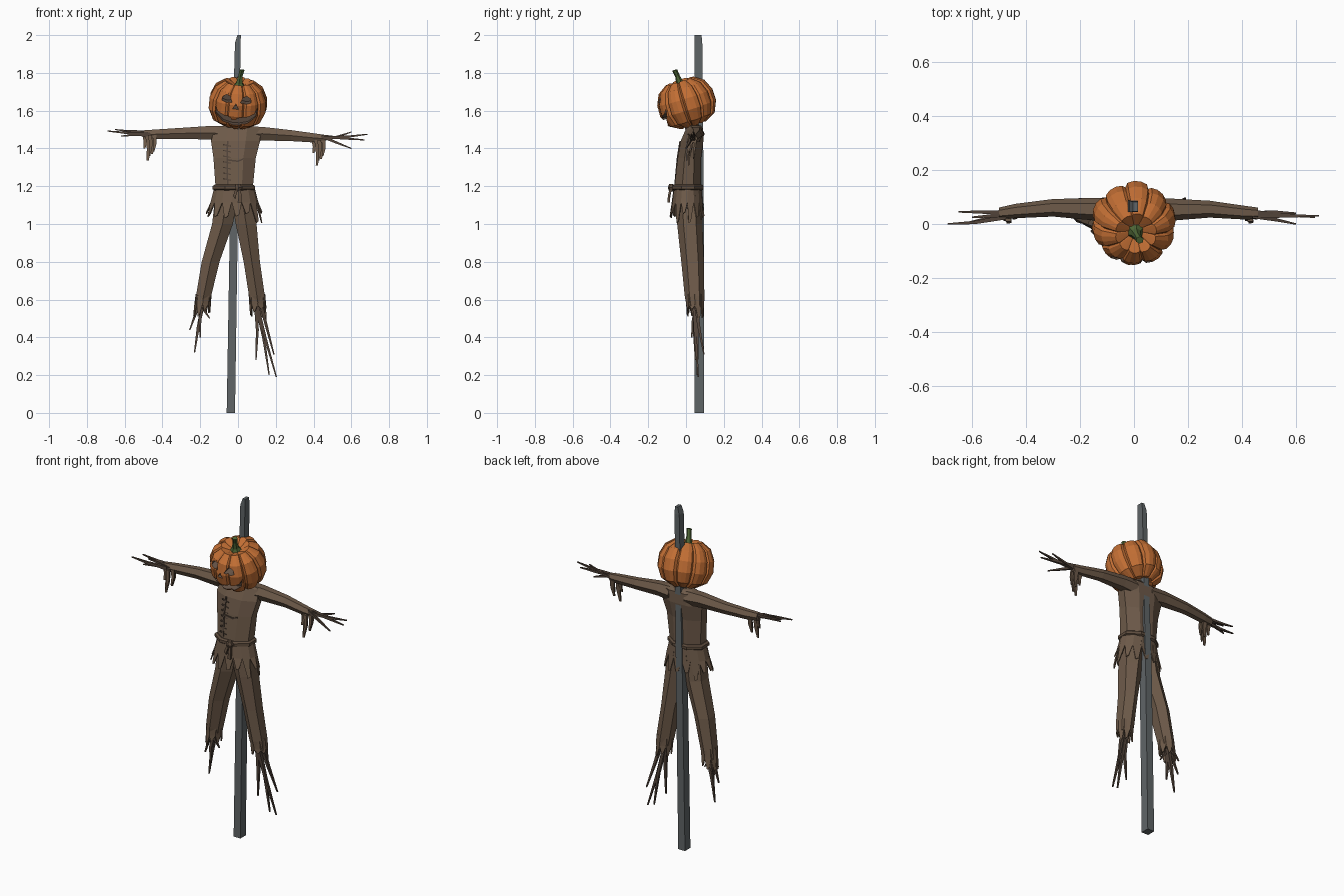
import bpy, bmesh, math, random
from mathutils import Vector

if "Cube" in bpy.data.objects:
    bpy.data.objects.remove(bpy.data.objects["Cube"])
random.seed(4)


def material(name, rgb):
    m = bpy.data.materials.new(name)
    m.diffuse_color = (*rgb, 1)
    m.use_nodes = True
    m.node_tree.nodes["Principled BSDF"].inputs["Base Color"].default_value = m.diffuse_color
    return m


ORANGE = material("pumpkin orange", (0.55, 0.16, 0.035))
HOLLOW = material("carved hollow", (0.13, 0.085, 0.06))
GREEN = material("stem green", (0.075, 0.13, 0.035))
CLOTH = material("sackcloth brown", (0.155, 0.103, 0.067))
ROPE = material("rope brown", (0.11, 0.072, 0.047))
TWIG = material("twig brown", (0.085, 0.058, 0.042))
POLE = material("weathered pole grey", (0.115, 0.13, 0.135))


def finish(name, bm, *mats):
    bmesh.ops.recalc_face_normals(bm, faces=bm.faces[:])
    me = bpy.data.meshes.new(name)
    bm.to_mesh(me)
    bm.free()
    for m in mats:
        me.materials.append(m)
    ob = bpy.data.objects.new(name, me)
    bpy.context.collection.objects.link(ob)
    return ob


def loft(bm, rings, n=4, axis='Z'):
    """Skin rings (x, y, z, radius_a, radius_b) of n sides, flats facing outwards."""
    k = 1 / math.cos(math.pi / n)
    rows = []
    for x, y, z, ra, rb in rings:
        row = []
        for i in range(n):
            t = (i + 0.5) * 2 * math.pi / n
            a, b = ra * k * math.cos(t), rb * k * math.sin(t)
            row.append(bm.verts.new((x + a, y + b, z) if axis == 'Z' else (x, y + b, z + a)))
        rows.append(row)
    for p, q in zip(rows, rows[1:]):
        for i in range(n):
            j = (i + 1) % n
            bm.faces.new((p[i], p[j], q[j], q[i]))
    bm.faces.new(rows[0])
    bm.faces.new(rows[-1])


def part(name, rings, n, mat, axis='Z'):
    bm = bmesh.new()
    loft(bm, rings, n, axis)
    return finish(name, bm, mat)


def twigs(name, start, ends, axis, r=0.009):
    """Crooked tapering sticks fanning from one start point."""
    bm = bmesh.new()
    s = Vector(start)
    for e in ends:
        e = Vector(e)
        s1 = s + Vector([random.uniform(-.012, .012) for _ in range(3)])
        mid = s1.lerp(e, 0.5) + Vector([random.uniform(-.008, .008) for _ in range(3)])
        loft(bm, [(*s1, r, r), (*mid, r * .7, r * .7), (*e, r * .3, r * .3)], 4, axis)
    return finish(name, bm, TWIG)


def fringe(name, top, bottom, n, jag):
    """Ring of torn cloth between two ellipses (x, y, z, rx, ry) with ragged tips."""
    bm = bmesh.new()

    def pt(t, f, dz=0.0):
        c = [a + (b - a) * f for a, b in zip(top, bottom)]
        return bm.verts.new((c[0] + c[3] * math.cos(t), c[1] + c[4] * math.sin(t), c[2] + dz))
    st = 2 * math.pi / n
    for i in range(n):
        a0, a1 = i * st, (i + 1) * st
        am = (a0 + a1) / 2 + random.uniform(-.12, .12) * st
        t0, t1, m0, m1 = pt(a0, 0), pt(a1, 0), pt(a0, .5), pt(a1, .5)
        d = random.uniform(-jag, jag)
        e0, e1 = pt(am - st * .17, 1, d), pt(am + st * .13, 1, d + jag * .3)
        bm.faces.new((t0, t1, m1, m0))
        bm.faces.new((m0, m1, e1, e0))
    bmesh.ops.remove_doubles(bm, verts=bm.verts[:], dist=1e-5)
    ob = finish(name, bm, CLOTH)
    mod = ob.modifiers.new("thickness", 'SOLIDIFY')
    mod.thickness = 0.006
    return ob


# Pole, leaning slightly
part("pole", [(-.038, .07, 0, .022, .025), (-.022, .07, 1, .021, .025),
              (-.001, .065, 1.96, .015, .021), (.006, .064, 2.0, .009, .018)], 4, POLE)

# Torso, neck
part("shirt_body", [(-.02, .01, 1.17, .1, .07), (-.02, .01, 1.21, .1, .07), (-.018, .018, 1.35, .112, .062),
                    (-.013, .032, 1.44, .13, .06), (-.002, .045, 1.505, .122, .045),
                    (0, .04, 1.522, .07, .035)], 8, CLOTH)
part("neck", [(0, .035, 1.5, .04, .035), (0, .03, 1.56, .035, .03)], 6, CLOTH)

# Sleeves, sticks for hands and hanging cuff rags
part("left_sleeve", [(-.05, .05, 1.475, .042, .042), (-.15, .055, 1.483, .036, .036),
                     (-.3, .06, 1.48, .029, .028), (-.44, .048, 1.475, .025, .023),
                     (-.5, .04, 1.475, .021, .018)], 6, CLOTH, 'X')
part("right_sleeve", [(.05, .05, 1.475, .042, .042), (.13, .053, 1.478, .036, .036),
                      (.28, .055, 1.468, .029, .027), (.41, .042, 1.455, .024, .022),
                      (.46, .04, 1.452, .02, .018)], 6, CLOTH, 'X')
twigs("left_hand_sticks", (-.47, .035, 1.478),
      [(-.69, 0, 1.492), (-.65, .045, 1.5), (-.62, .005, 1.465), (-.6, .025, 1.495)], 'X')
twigs("right_hand_sticks", (.44, .04, 1.455),
      [(.685, .03, 1.475), (.6, .0, 1.4), (.67, .025, 1.445), (.6, .04, 1.487)], 'X')
for side, x0, z0 in (("left", -.465, 1.47), ("right", .43, 1.445)):
    bm = bmesh.new()
    for dx, y, ln, w in ((-.028, .03, .07, .010), (-.01, .02, .135, .012), (.012, .045, .10, .011),
                         (.0, .01, .11, .008), (.022, .025, .085, .008)):
        x = x0 + dx
        loft(bm, [(x, y + .005, z0, w * 1.3, .006), (x + .004, y, z0 - ln * .5, w, .005),
                  (x - .003, y - .006, z0 - ln, w * .45, .003)])
    finish(side + "_cuff_rags", bm, CLOTH)

# Trouser legs, ragged hems and sticks for feet
part("left_leg", [(-.06, .015, 1.15, .06, .06), (-.082, .02, 1.0, .055, .058), (-.145, .035, .8, .047, .052),
                  (-.182, .045, .62, .04, .043), (-.19, .05, .57, .036, .038)], 6, CLOTH)
part("right_leg", [(.02, .015, 1.15, .06, .06), (.043, .02, 1.0, .055, .058), (.073, .035, .8, .043, .052),
                   (.1, .045, .62, .042, .045), (.108, .05, .56, .037, .04)], 6, CLOTH)
fringe("left_leg_hem", (-.182, .045, .63, .042, .046), (-.192, .05, .525, .046, .048), 8, .03)
fringe("right_leg_hem", (.1, .045, .63, .044, .048), (.108, .05, .52, .045, .046), 8, .03)
twigs("left_foot_sticks", (-.185, .05, .6),
      [(-.255, .06, .44), (-.23, .06, .32), (-.2, .03, .4), (-.235, .09, .5), (-.15, .04, .5)], 'Z', .011)
twigs("right_foot_sticks", (.105, .05, .6),
      [(.095, .05, .28), (.19, .095, .31), (.165, .06, .2), (.203, .065, .19)], 'Z', .011)

# Shirt tail and rope belt with knot
fringe("shirt_tail", (-.02, .01, 1.2, .106, .075), (-.02, .005, 1.03, .15, .092), 15, .028)
part("rope_belt", [(-.022, .01, 1.178, .102, .073), (-.022, .01, 1.184, .113, .082),
                   (-.022, .01, 1.2, .113, .082), (-.022, .01, 1.208, .102, .073)], 8, ROPE)
bm = bmesh.new()
loft(bm, [(0, -.078, 1.172, .012, .01), (.002, -.08, 1.192, .018, .014), (0, -.078, 1.212, .012, .01)], 6)
loft(bm, [(.004, -.08, 1.19, .007, .006), (.012, -.09, 1.15, .008, .006), (.008, -.092, 1.115, .01, .006)])
loft(bm, [(-.005, -.08, 1.19, .006, .006), (-.018, -.088, 1.15, .008, .006), (-.014, -.088, 1.135, .004, .004)])
finish("belt_knot", bm, ROPE)

# Shirt opening, seam and stitches on the front
bm = bmesh.new()
loft(bm, [(-.055, -.056, 1.21, .004, .006), (-.058, -.043, 1.35, .004, .006), (-.055, -.029, 1.44, .004, .006)])
loft(bm, [(-.06, -.045, 1.34, .004, .005), (0, -.046, 1.332, .004, .005),
          (.028, -.045, 1.345, .004, .005)], 4, 'X')
for i in range(7):
    z = 1.235 + i * .03
    y = -.055 + (z - 1.22) * .12
    loft(bm, [(-.078, y, z + .005, .003, .005), (-.036, y, z - .004, .003, .005)], 4, 'X')
finish("shirt_stitches", bm, TWIG)

# Pumpkin: ten lobes with narrow grooves
profile = [(.028, .098), (.075, .122), (.125, .088), (.15, .032), (.152, -.03), (.126, -.09), (.07, -.122)]
lobe = [(0, .9), (4, .975), (13, 1.01), (23, 1.01), (32, .975)]
bm = bmesh.new()
cols = []
for k in range(10):
    f = random.uniform(.98, 1.03)
    for a, s in lobe:
        t = math.radians(k * 36 + a)
        g = s if a == 0 else s * f
        cols.append([bm.verts.new((r * g * math.cos(t), r * g * math.sin(t), z * (.5 + g / 2)))
                     for r, z in profile])
top, bot = bm.verts.new((0, 0, .094)), bm.verts.new((0, 0, -.105))
for i, c in enumerate(cols):
    d = cols[(i + 1) % len(cols)]
    for j in range(len(profile) - 1):
        bm.faces.new((c[j], c[j + 1], d[j + 1], d[j]))
    bm.faces.new((top, c[0], d[0]))
    bm.faces.new((bot, d[-1], c[-1]))
head = finish("pumpkin_head", bm, ORANGE, HOLLOW)

# Carved eyes, nose and grin
eye = [(.022, .045), (.05, .038), (.078, .046), (.074, .066), (.054, .078), (.034, .068)]
shapes = [eye, [(-x, z) for x, z in eye], [(-.016, .012), (.016, .012), (0, .04)],
          [(-.112, .012), (-.1, -.016), (-.055, -.034), (-.022, -.04), (-.02, -.05), (.006, -.05),
           (.008, -.04), (.055, -.034), (.1, -.016), (.112, .012), (.106, -.034), (.065, -.07),
           (.02, -.082), (-.02, -.082), (-.065, -.07), (-.106, -.034)]]
bm = bmesh.new()
for s in shapes:
    front = [bm.verts.new((x, -.25, z)) for x, z in s]
    back = [bm.verts.new((x, -.085, z)) for x, z in s]
    bm.faces.new(front)
    bm.faces.new(back)
    for i in range(len(s)):
        j = (i + 1) % len(s)
        bm.faces.new((front[i], front[j], back[j], back[i]))
for f in bm.faces:
    f.material_index = 1
cutter = finish("face_cutter", bm, ORANGE, HOLLOW)
cutter.hide_render = True
mod = head.modifiers.new("carve", 'BOOLEAN')
mod.operation, mod.solver, mod.object = 'DIFFERENCE', 'EXACT', cutter
bpy.context.view_layer.update()
carved = bpy.data.meshes.new_from_object(head.evaluated_get(bpy.context.evaluated_depsgraph_get()))
head.modifiers.clear()
head.data = carved
bpy.data.objects.remove(cutter)

# Stem, then tip head and stem forward together
stem = part("pumpkin_stem", [(0, 0, .088, .032, .032), (0, 0, .112, .017, .017),
                             (.003, 0, .15, .011, .011), (.01, -.004, .186, .013, .012)], 6, GREEN)
for ob in (head, stem):
    ob.location = (0, 0, 1.64)
    ob.rotation_euler = [math.radians(a) for a in (17, 5, -4)]
